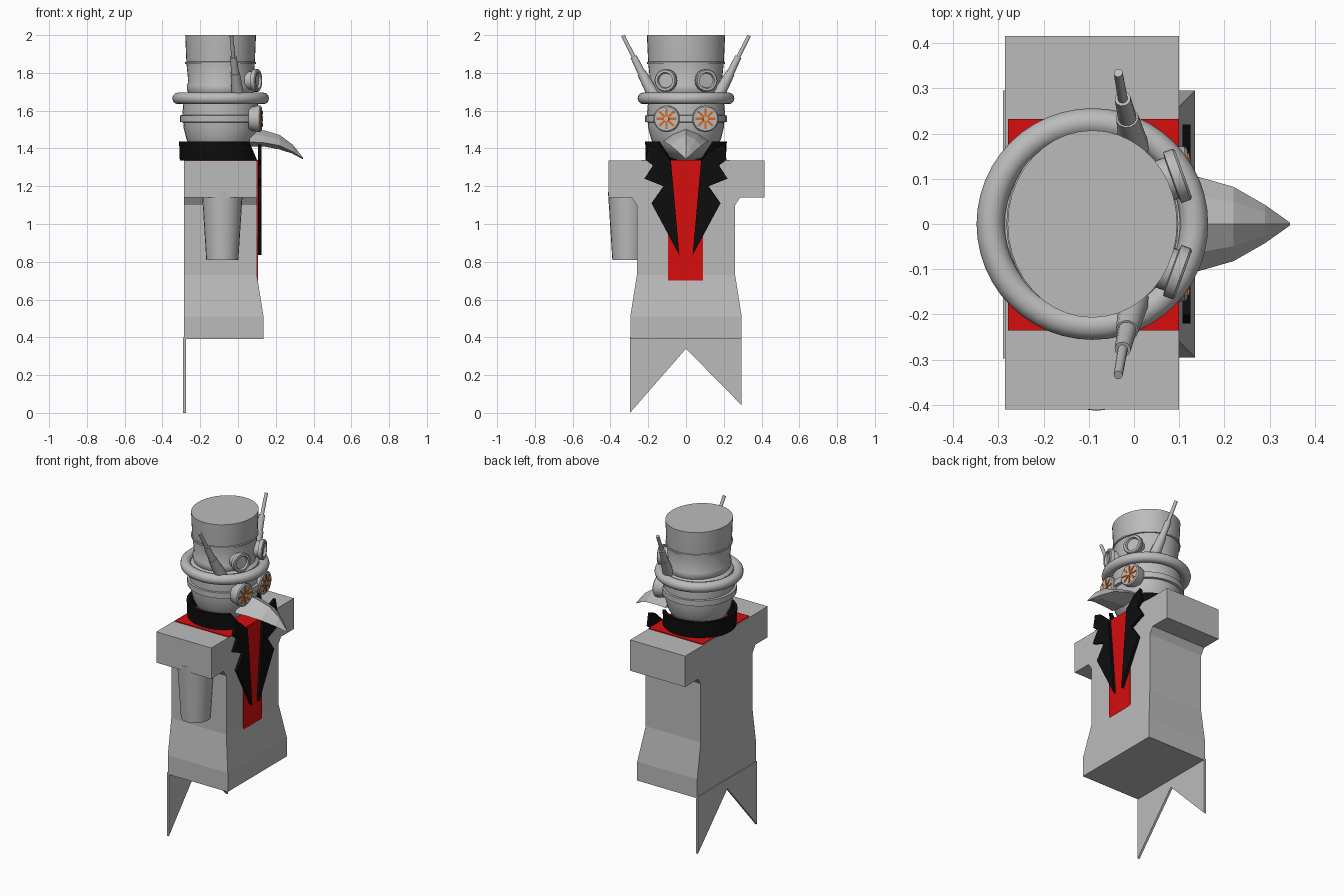
import bpy, bmesh, math
from mathutils import Vector

if "Cube" in bpy.data.objects:
    bpy.data.objects.remove(bpy.data.objects["Cube"])

def mat(name, r, g, b):
    m = bpy.data.materials.new(name)
    m.diffuse_color = (r, g, b, 1)
    m.use_nodes = True
    m.node_tree.nodes["Principled BSDF"].inputs["Base Color"].default_value = m.diffuse_color
    return m

GREY = mat("grey", 0.5, 0.5, 0.5)
BLACK = mat("black", 0.004, 0.004, 0.004)
RED = mat("red", 0.68, 0.004, 0.004)
ORANGE = mat("orange", 0.68, 0.14, 0.01)

def make(name, verts, faces, material, smooth=False):
    me = bpy.data.meshes.new(name)
    me.from_pydata([tuple(v) for v in verts], [], faces)
    bm = bmesh.new()
    bm.from_mesh(me)
    bmesh.ops.recalc_face_normals(bm, faces=bm.faces)
    bm.to_mesh(me)
    bm.free()
    me.materials.append(material)
    ob = bpy.data.objects.new(name, me)
    bpy.context.collection.objects.link(ob)
    if smooth:
        bpy.ops.object.select_all(action='DESELECT')
        bpy.context.view_layer.objects.active = ob
        ob.select_set(True)
        bpy.ops.object.shade_smooth_by_angle(angle=math.radians(35))
    return ob

def loft(name, rings, material, smooth=False, closed=False):
    """Skin a list of equal-length rings; cap the ends unless closed."""
    n, k = len(rings[0]), len(rings)
    verts = [v for r in rings for v in r]
    faces = []
    for i in range(k if closed else k - 1):
        a, b = i * n, ((i + 1) % k) * n
        faces += [(a + j, a + (j + 1) % n, b + (j + 1) % n, b + j) for j in range(n)]
    if not closed:
        faces += [tuple(range(n)), tuple(range((k - 1) * n, k * n))]
    return make(name, verts, faces, material, smooth)

def box(name, x0, x1, y0, y1, z0, z1, material):
    return loft(name, [[(x0, y0, z), (x1, y0, z), (x1, y1, z), (x0, y1, z)]
                       for z in (z0, z1)], material)

def plate(name, x0, x1, outline, material):
    return loft(name, [[(x, y, z) for y, z in outline] for x in (x0, x1)], material)

CX = -0.092
def turned(name, profile, material, sx=1.0, n=32, closed=False):
    """Upright lathe about the head axis; profile is (radius, z)."""
    rings = [[(CX + r * sx * math.cos(2 * math.pi * j / n),
               r * math.sin(2 * math.pi * j / n), z) for j in range(n)] for r, z in profile]
    return loft(name, rings, material, True, closed)

def rod(name, origin, axis, profile, material, n=20):
    """Lathe along any axis; profile is (radius, distance)."""
    o, d = Vector(origin), Vector(axis).normalized()
    u = d.orthogonal().normalized()
    w = d.cross(u)
    rings = [[o + d * t + (u * math.cos(2 * math.pi * j / n) + w * math.sin(2 * math.pi * j / n)) * r
              for j in range(n)] for r, t in profile]
    return loft(name, rings, material, True)

# body: flared torso, shoulder block and swallow tail
sections = [(0.39, 0.295, 0.135), (0.51, 0.295, 0.135), (0.73, 0.26, 0.1),
            (1.10, 0.26, 0.1), (1.145, 0.29, 0.1)]
loft("torso", [[(-0.285, -h, z), (x, -h, z), (x, h, z), (-0.285, h, z)]
               for z, h, x in sections], GREY)
box("shoulders", -0.285, 0.1, -0.41, 0.415, 1.14, 1.335, GREY)
plate("coat_tail", -0.29, -0.276, [(-0.297, 0.4), (-0.297, 0.0), (0, 0.34),
                                   (0.295, 0.04), (0.295, 0.4)], GREY)
# single arm stump
rod("arm", (-0.083, -0.305, 0.81), (0, 0, 1), [(0.085, 0), (0.108, 0.36)], GREY, 24)

# shirt
box("shirt_front", 0.098, 0.106, -0.095, 0.09, 0.70, 1.34, RED)
box("shirt_top", -0.278, 0.1, -0.235, 0.232, 1.332, 1.34, RED)

# collar: open band, with ends cut back towards the top
steps, rings = 32, []
for i in range(steps + 1):
    ring = []
    for r, z, start in ((0.213, 1.335, 22), (0.217, 1.437, 45), (0.197, 1.437, 45), (0.193, 1.335, 22)):
        a = math.radians(start + (360 - 2 * start) * i / steps)
        ring.append((CX - 0.003 + r * math.cos(a), r * math.sin(a), z))
    rings.append(ring)
loft("collar", rings, BLACK, True)

# notched lapels
lapel = [(0.08, 1.335), (0.15, 1.40), (0.2, 1.42), (0.215, 1.34), (0.175, 1.31),
         (0.22, 1.24), (0.12, 1.2), (0.183, 1.11), (0.035, 0.835)]
for s, side in ((-1, "right"), (1, "left")):
    plate("lapel_" + side, 0.107, 0.125, [(s * y, z) for y, z in lapel], BLACK)

# head and strap
turned("head", [(0.05, 1.34), (0.11, 1.36), (0.165, 1.41), (0.185, 1.45), (0.2, 1.51),
                (0.206, 1.59), (0.2, 1.66)], GREY, 0.98)
turned("goggle_strap", [(0.2, 1.538), (0.216, 1.54), (0.216, 1.575), (0.2, 1.577)], GREY)

# top hat
turned("hat_brim", [(0.225 + 0.031 * math.cos(2 * math.pi * i / 12),
                     1.665 + 0.031 * math.sin(2 * math.pi * i / 12)) for i in range(12)],
       GREY, n=48, closed=True)
turned("hat_crown", [(0.21, 1.65), (0.21, 1.68), (0.19, 1.695), (0.197, 1.71), (0.197, 1.735),
                     (0.189, 1.75), (0.2, 1.85), (0.207, 2.0)], GREY, 0.905, 40)
turned("hat_band", [(0.19, 1.845), (0.206, 1.848), (0.206, 1.858), (0.19, 1.861)], GREY, 0.91, 40)

# hooked beak: pentagonal sections (x, half width, top, side, bottom)
rows = [(0.06, 0.12, 1.51, 1.435, 1.41), (0.14, 0.105, 1.495, 1.43, 1.41),
        (0.22, 0.082, 1.472, 1.415, 1.395), (0.29, 0.042, 1.42, 1.382, 1.372),
        (0.345, 0.003, 1.35, 1.346, 1.342)]
loft("beak", [[(x, 0, t), (x, w * 0.6, t * 0.55 + s * 0.45), (x, w, s), (x, 0, b),
               (x, -w, s), (x, -w * 0.6, t * 0.55 + s * 0.45)] for x, w, t, s, b in rows], GREY)

for s, side in ((-1, "right"), (1, "left")):
    # eye lens with eight painted spokes and a hub
    o = Vector((0.06, s * 0.097, 1.557))
    d = Vector((1, s * 0.1, 0)).normalized()
    rod("eye_lens_" + side, o, d, [(0.06, 0), (0.07, 0.045), (0.07, 0.058), (0.064, 0.064)], GREY, 28)
    u = Vector((-d.y, d.x, 0))
    for k in range(4):
        a = math.pi * k / 4
        along = u * math.cos(a) + Vector((0, 0, math.sin(a)))
        across = d.cross(along)
        c = o + d * 0.062
        loft(f"eye_spoke_{side}_{k}", [[c + d * t + along * (p * 0.054) + across * (q * 0.0055)
             for p, q in ((-1, -1), (1, -1), (1, 1), (-1, 1))] for t in (0, 0.006)], ORANGE)
    rod("eye_hub_" + side, o + d * 0.06, d, [(0.013, 0), (0.013, 0.012)], GREY, 12)

    # hat goggle: rim with recessed lens
    rod("hat_goggle_" + side, (0.05, s * 0.09, 1.76), (0.94, s * 0.34, 0),
        [(0.048, 0), (0.048, 0.035), (0.06, 0.037), (0.06, 0.058), (0.055, 0.063),
         (0.042, 0.063), (0.038, 0.05)], GREY, 24)

    # telescopic antenna
    pts = [Vector((x, s * y, z)) for x, y, z in
           ((0.0, 0.17, 1.68), (-0.015, 0.235, 1.80), (-0.025, 0.277, 1.885), (-0.035, 0.334, 1.997))]
    for k, (r0, r1) in enumerate(((0.034, 0.025), (0.021, 0.018), (0.011, 0.010))):
        v = pts[k + 1] - pts[k]
        rod(f"antenna_{side}_{k}", pts[k], v, [(r0, -0.01 * (k > 0)), (r1, v.length)], GREY, 12)

# bridge between the lenses
box("goggle_bridge", 0.104, 0.118, -0.034, 0.034, 1.547, 1.565, ORANGE)
